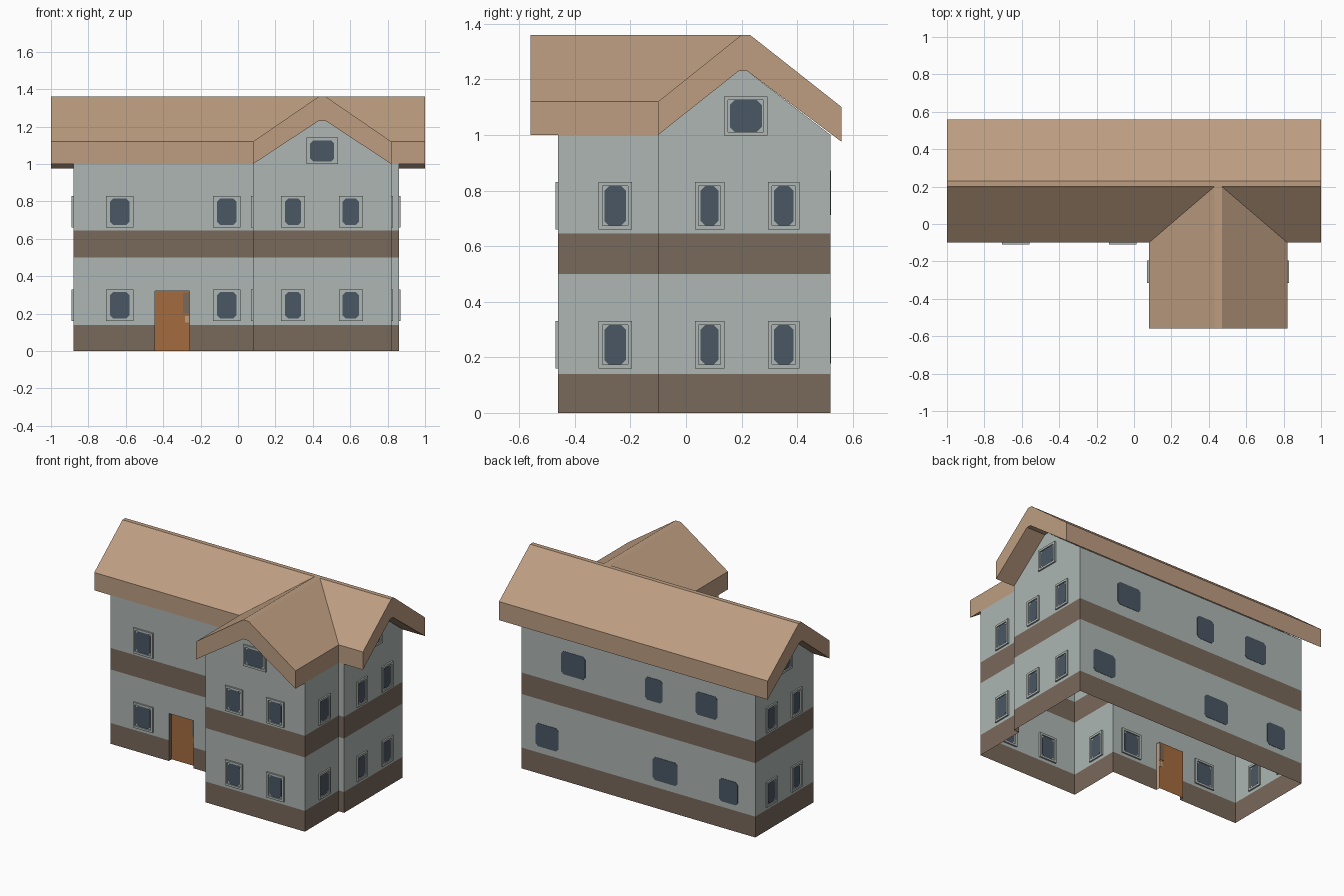
import bpy, bmesh

if "Cube" in bpy.data.objects:
    bpy.data.objects.remove(bpy.data.objects["Cube"])


def lin(c):
    c /= 255
    return c / 12.92 if c <= 0.04045 else ((c + 0.055) / 1.055) ** 2.4


def material(name, rgb):
    m = bpy.data.materials.new(name)
    m.diffuse_color = [lin(c) for c in rgb] + [1]
    m.use_nodes = True
    m.node_tree.nodes["Principled BSDF"].inputs["Base Color"].default_value = m.diffuse_color
    return m


WALL = material("pale_grey_plaster", (173, 182, 179))
STONE = material("dark_brown_stone", (121, 104, 90))
ROOF = material("tan_roof", (189, 157, 129))
GLASS = material("dark_blue_glass", (74, 87, 100))
DOOR = material("orange_wood", (164, 107, 62))


def finish(name, bm, mats, recalc=True):
    if recalc:
        bmesh.ops.recalc_face_normals(bm, faces=bm.faces)
    me = bpy.data.meshes.new(name)
    bm.to_mesh(me)
    bm.free()
    for m in mats:
        me.materials.append(m)
    ob = bpy.data.objects.new(name, me)
    bpy.context.collection.objects.link(ob)
    return ob


def add_prism(bm, near, far):
    """Closed solid between two matching loops of 3D points."""
    a = [bm.verts.new(p) for p in near]
    b = [bm.verts.new(p) for p in far]
    bm.faces.new(a)
    bm.faces.new(b[::-1])
    for i in range(len(a)):
        j = (i + 1) % len(a)
        bm.faces.new((a[i], b[i], b[j], a[j]))


# Walls: open-bottomed shell, stone bands chosen by height
FRONT, WING, BACK, LEFT, RIGHT = -0.10, -0.46, 0.52, -0.88, 0.86
WX0, WX1, TOP = 0.08, 0.82, 1.0
DX0, DX1, DZ = -0.445, -0.26, 0.32
outline = [(LEFT, FRONT), (DX0, FRONT), (DX1, FRONT), (WX0, FRONT), (WX0, WING), (WX1, WING),
           (WX1, FRONT), (RIGHT, FRONT), (RIGHT, BACK), (LEFT, BACK)]
bm = bmesh.new()
for i, p in enumerate(outline):
    q = outline[(i + 1) % len(outline)]
    levels = [DZ, 0.5, 0.645, TOP] if i == 1 else [0, 0.14, 0.5, 0.645, TOP]
    for z0, z1 in zip(levels, levels[1:]):
        f = bm.faces.new([bm.verts.new(v) for v in
                          ((*p, z0), (*q, z0), (*q, z1), (*p, z1))])
        mid = (z0 + z1) / 2
        f.material_index = int(mid < 0.14 or 0.5 < mid < 0.645)
# gable triangles
side = [(FRONT, TOP), (BACK, TOP), (0.22, 1.23), (0.19, 1.23)]
bm.faces.new([bm.verts.new((RIGHT, y, z)) for y, z in side])
bm.faces.new([bm.verts.new((LEFT, y, z)) for y, z in side[::-1]])
bm.faces.new([bm.verts.new((x, WING, z)) for x, z in
              ((WX0, TOP), (WX1, TOP), (0.47, 1.23), (0.43, 1.23))])
bmesh.ops.remove_doubles(bm, verts=bm.verts, dist=0.0005)
finish("walls", bm, [WALL, STONE], recalc=False)

# Main roof
prof = [(-0.10, 1.12), (0.20, 1.36), (0.23, 1.36), (0.56, 1.10),
        (0.56, 0.975), (0.22, 1.23), (0.19, 1.23), (-0.10, 1.0)]
bm = bmesh.new()
add_prism(bm, [(-1, y, z) for y, z in prof], [(1, y, z) for y, z in prof])
finish("main_roof", bm, [ROOF])

# Wing roof: its back end is mitred onto the main roof slope
outer = [(WX0, 1.12), (0.43, 1.36), (0.47, 1.36), (WX1, 1.12)]
inner = [(WX1, 1.0), (0.47, 1.23), (0.43, 1.23), (WX0, 1.0)]
bm = bmesh.new()
add_prism(bm, [(x, -0.56, z) for x, z in outer + inner],
          [(x, FRONT + (z - 1.12) * 1.25, z) for x, z in outer] +
          [(x, FRONT + (z - 1.0) * 1.26, z) for x, z in inner])
finish("wing_roof", bm, [ROOF])


# Windows: maps turn (along wall, height, outward) into a 3D point
def face_y(y0, s):
    return lambda a, z, d: (a, y0 + s * d, z)


def face_x(x0, s):
    return lambda a, z, d: (x0 + s * d, a, z)


def rect(c, zc, w, h):
    return [(c - w / 2, zc - h / 2), (c + w / 2, zc - h / 2),
            (c + w / 2, zc + h / 2), (c - w / 2, zc + h / 2)]


def add_plate(bm, to3d, pts, d):
    add_prism(bm, [to3d(a, z, -d) for a, z in pts], [to3d(a, z, d) for a, z in pts])


def add_glass(to3d, c, zc, w, h, d=0.004, k=0.017):
    x, z = w / 2, h / 2
    pts = [(-x + k, -z), (x - k, -z), (x, -z + k), (x, z - k),
           (x - k, z), (-x + k, z), (-x, z - k), (-x, -z + k)]
    add_plate(glass, to3d, [(c + a, zc + b) for a, b in pts], d)


def add_window(to3d, c, zc, w, h):
    t, d = 0.014, 0.01
    for s in (-1, 1):
        add_plate(frames, to3d, rect(c + s * (w - t) / 2, zc, t, h), d)
        add_plate(frames, to3d, rect(c, zc + s * (h - t) / 2, w - 2 * t, t), d)
    add_plate(frames, to3d, rect(c, zc, w - 2 * t, h - 2 * t), 0.002)
    add_glass(to3d, c, zc, w - 0.042, h - 0.028)


frames, glass = bmesh.new(), bmesh.new()
front, wing, back = face_y(FRONT, -1), face_y(WING, -1), face_y(BACK, 1)
for zc in (0.245, 0.745):
    for c in (-0.633, -0.06):
        add_window(front, c, zc, 0.146, 0.17)
    for c in (0.295, 0.603):
        add_window(wing, c, zc, 0.128, 0.17)
    for wall in (face_x(WX0, -1), face_x(WX1, 1)):
        add_window(wall, -0.255, zc, 0.12, 0.17)
    for wall in (face_x(LEFT, -1), face_x(RIGHT, 1)):
        add_window(wall, 0.085, zc, 0.107, 0.17)
        add_window(wall, 0.352, zc, 0.113, 0.17)
# attic windows
add_window(wing, 0.45, 1.07, 0.17, 0.142)
for wall in (face_x(LEFT, -1), face_x(RIGHT, 1)):
    add_window(wall, 0.215, 1.068, 0.157, 0.142)
# frameless back windows
for c, zc, w in ((0.475, 0.795, 0.18), (-0.125, 0.79, 0.13), (-0.517, 0.79, 0.165),
                 (0.67, 0.26, 0.17), (-0.21, 0.265, 0.185), (-0.68, 0.255, 0.14)):
    add_glass(back, c, zc, w, 0.155, 0.002)
finish("window_frames", frames, [WALL])
finish("window_glass", glass, [GLASS])

# Recessed door with brown and tan jambs
Y = FRONT + 0.03
bm = bmesh.new()
for pts, mat in ((((DX0, Y, 0), (DX1, Y, 0), (DX1, Y, DZ), (DX0, Y, DZ)), 0),
                 (((DX0, FRONT, 0), (DX0, Y, 0), (DX0, Y, DZ), (DX0, FRONT, DZ)), 1),
                 (((DX1, Y, 0), (DX1, FRONT, 0), (DX1, FRONT, DZ), (DX1, Y, DZ)), 2),
                 (((DX0, Y, DZ), (DX1, Y, DZ), (DX1, FRONT, DZ), (DX0, FRONT, DZ)), 1)):
    bm.faces.new([bm.verts.new(p) for p in pts]).material_index = mat
finish("door", bm, [DOOR, STONE, ROOF], recalc=False)

# Worn patches on the door's right edge
for name, args, mat in (("door_brown_patch", (-0.277, 0.255, 0.032, 0.11), STONE),
                        ("door_tan_patch", (-0.272, 0.17, 0.022, 0.035), ROOF)):
    bm = bmesh.new()
    add_plate(bm, face_y(Y, -1), rect(*args), 0.002)
    finish(name, bm, [mat])
